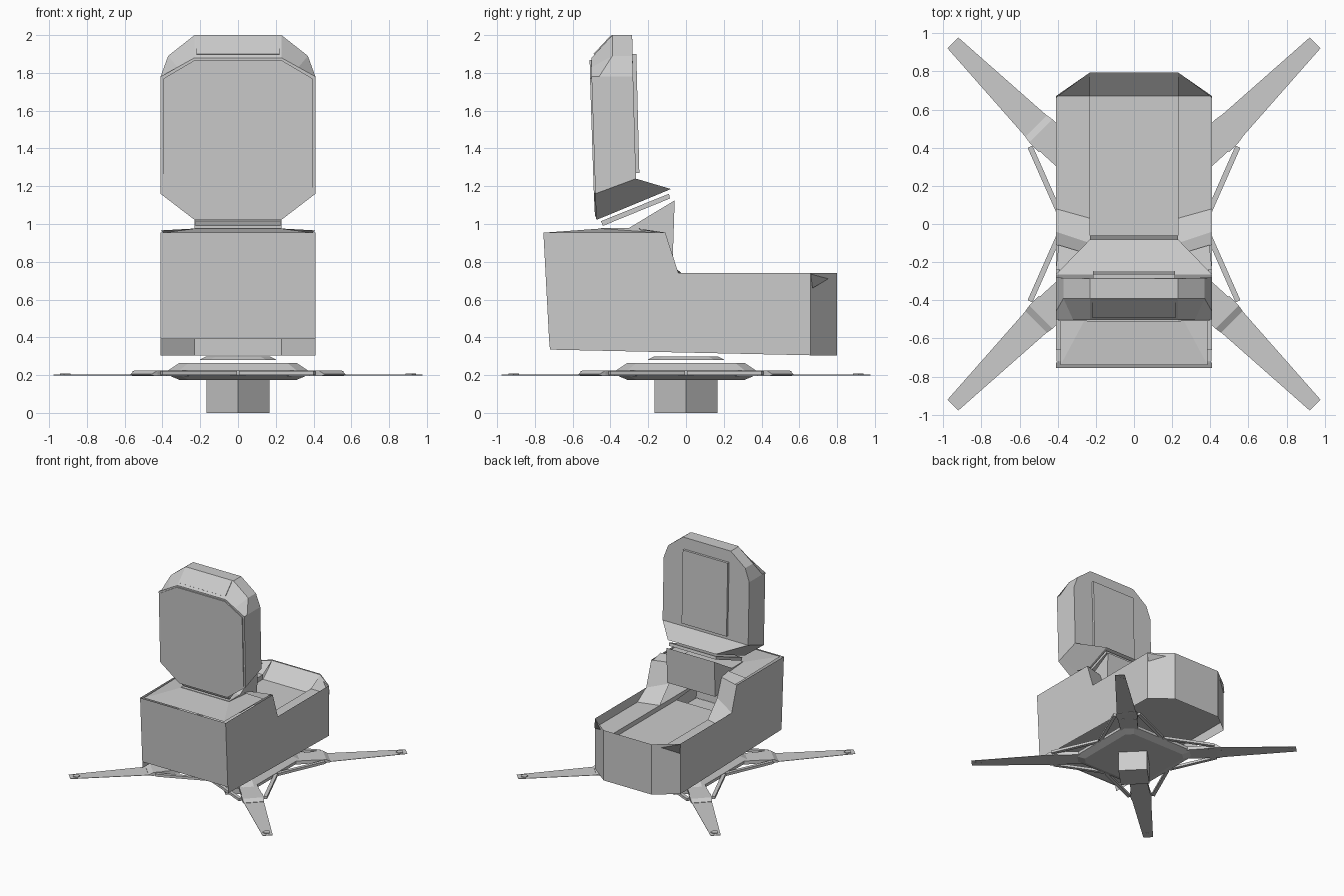
import bpy, bmesh
from math import pi, sqrt
from mathutils import Matrix, Vector

if "Cube" in bpy.data.objects:
    bpy.data.objects.remove(bpy.data.objects["Cube"])


def add(name, verts, faces, mirror="", solid=True):
    """Mesh object from points and faces, optionally mirrored over x and/or y."""
    me = bpy.data.meshes.new(name)
    me.from_pydata(verts, [], faces)
    if solid:
        bm = bmesh.new()
        bm.from_mesh(me)
        bmesh.ops.recalc_face_normals(bm, faces=bm.faces)
        bm.to_mesh(me)
        bm.free()
    ob = bpy.data.objects.new(name, me)
    bpy.context.collection.objects.link(ob)
    if mirror:
        m = ob.modifiers.new("mirror", "MIRROR")
        m.use_axis = ("x" in mirror, "y" in mirror, False)
    return ob


def rings(name, loops, mirror=""):
    """Skin a list of equal-length closed loops and cap both ends."""
    n = len(loops[0])
    faces = [(r * n + i, r * n + (i + 1) % n, (r + 1) * n + (i + 1) % n, (r + 1) * n + i)
             for r in range(len(loops) - 1) for i in range(n)]
    faces += [tuple(range(n)), tuple(range((len(loops) - 1) * n, len(loops) * n))]
    return add(name, [p for l in loops for p in l], faces, mirror)


def profile_x(name, pts, w):
    """Extrude a y-z outline across the width."""
    return rings(name, [[(x, y, z) for y, z in pts] for x in (-w, w)])


def cut_square(a, b, z):
    """Square of half width a whose corners are cut at b."""
    return [(x, y, z) for x, y in ((a, -b), (a, b), (b, a), (-b, a), (-a, b), (-a, -b), (-b, -a), (b, -a))]


def diag(r, s, z):
    """Point at distance r along the leg diagonal, s to its side."""
    return ((r + s) / sqrt(2), (r - s) / sqrt(2), z)


def bar(name, sections):
    """Rectangular bar along the diagonal from (r, half width, z low, z high)."""
    return rings(name, [[diag(r, -h, a), diag(r, h, a), diag(r, h, b), diag(r, -h, b)]
                        for r, h, a, b in sections], "xy")


# --- Base: square post, cut-corner plate, cap ---
rings("base_post", [[(.168, 0, z), (0, .168, z), (-.168, 0, z), (0, -.168, z)] for z in (0, .19)])
rings("base_plate", [cut_square(.31, .26, .175), cut_square(.37, .31, .20),
                     cut_square(.37, .31, .225), cut_square(.31, .26, .265)])
rings("base_cap", [cut_square(.205, .15, .28), cut_square(.17, .12, .298)])

# --- Four arms, hinges, flat legs, foot bolts ---
bar("leg_arm", [(.40, .07, .195, .225), (.62, .08, .195, .225)])
bar("leg_hinge", [(.62, .086, .196, .225), (.69, .086, .196, .225), (.725, .08, .197, .205)])
bar("leg", [(.725, .079, .199, .202), (1.343, .04, .199, .202)])
bolt = [Matrix.Rotation(2 * pi * i / 5, 3, "Z") @ Vector((.03, 0, 0)) + Vector((.912, .912, 0)) for i in range(5)]
rings("foot_bolt", [[(p.x, p.y, z) for p in bolt] for z in (.198, .208)], "xy")

# --- Braces on both sides of each leg ---
for side in (0, 1):
    a, b = Vector((.545, .405, 0)), Vector((.37, .01, 0))
    n = Vector((b.y - a.y, a.x - b.x, 0)).normalized() * .014
    loops = [[p + n + Vector((0, 0, .2)), p - n + Vector((0, 0, .2)),
              p - n + Vector((0, 0, .222)), p + n + Vector((0, 0, .222))] for p in (a, b)]
    if side:
        loops = [[(p.y, p.x, p.z) for p in l] for l in loops]
    rings("leg_brace", loops, "xy")

# --- Hull: thin outer skin with chamfered rear corners (half, mirrored) ---
W, N = .41, .23
hull = [
    (W, -.755, .955), (W, -.11, .955), (W, -.04, .74), (W, .66, .74), (W, .66, .305), (W, -.72, .335),
    (W, -.725, .39), (N, .80, .74), (N, .80, .305), (0, .80, .74), (0, .80, .305), (0, -.755, .955), (0, -.725, .39),
]
add("hull_skin", hull, [(0, 6, 5, 4, 3, 2, 1), (3, 4, 8, 7), (7, 8, 10, 9), (0, 11, 12, 6)], "x")

# Tub: side ledges, lower middle floor, sloped rear, shoulder slopes up to the deck
inner = [
    (W, -.66, .66), (W, .67, .66), (N, .67, .66), (N, -.66, .66), (N, -.2, .62), (N, .67, .62), (0, .67, .62),
    (0, -.2, .62), (W, .08, .66), (N, .21, .66), (N, .03, .66), (W, -.04, .74), (N, -.10, .80), (W, -.11, .955),
    (N, -.16, .955), (N, .795, .735), (0, .795, .735), (W, .66, .735),
]
add("hull_tub", inner, [(0, 1, 2, 3), (4, 5, 6, 7), (3, 2, 5, 4), (8, 9, 10), (8, 10, 12, 11), (11, 12, 14, 13),
                        (5, 15, 16, 6), (1, 17, 15, 2)], "x", False)
add("hull_deck", [(.385, -.74, .955), (.395, -.11, .955), (N, -.16, .955), (N, -.25, .976), (N, -.45, .976),
                  (0, -.45, .976), (0, -.16, .976), (0, -.74, .955), (N, -.16, .976), (W, -.24, .966)],
    [(0, 1, 2, 4), (0, 4, 5, 7), (4, 8, 6, 5), (1, 9, 3, 2)], "x", False)
add("hull_bottom", [(.405, -.72, .392), (.405, .66, .392), (.31, .735, .392), (0, .735, .392), (0, -.72, .392)],
    [(4, 3, 2, 1, 0)], "x", False)

# --- Neck block and the tilted plate under the shield ---
profile_x("neck_block", [(-.45, .96), (-.45, .98), (-.3, .98), (-.06, 1.125), (-.07, .82), (-.3, .82)], N)
profile_x("neck_plate", [(-.44, .99), (-.45, 1.015), (-.09, 1.16), (-.085, 1.135)], .225)

# --- Upright shield: front, bevel and back outlines with a rear flange ---
outlines = [
    [(N, -.475, 1.022), (W, -.48, 1.16), (W, -.50, 1.78), (.32, -.50, 1.83), (N, -.50, 1.88)],
    [(N, -.40, 1.052), (W, -.44, 1.175), (W, -.46, 1.78), (.37, -.39, 1.89), (N, -.39, 2.0)],
    [(N, -.08, 1.185), (W, -.265, 1.24), (W, -.28, 1.78), (.37, -.283, 1.89), (N, -.285, 2.0)],
]
loops = [o + [(-x, y, z) for x, y, z in reversed(o)] for o in outlines]
faces = [(r * 10 + i, r * 10 + (i + 1) % 10, r * 10 + 10 + (i + 1) % 10, r * 10 + 10 + i)
         for r in (0, 1) for i in range(10)]
faces += [tuple(range(10)), (20, 21, 28, 29), tuple(range(21, 29))]
add("shield", [p for l in loops for p in l], faces)

# Front facing plate, top plate and rear panel
front = [(N, -.482, 1.04), (.395, -.488, 1.165), (.395, -.508, 1.77), (N, -.51, 1.867)]
front += [(-x, y, z) for x, y, z in reversed(front)]
rings("shield_front_plate", [front, [(x, y + .02, z) for x, y, z in front]])
profile_x("shield_top_plate", [(-.49, 1.90), (-.397, 2.0), (-.38, 1.99), (-.475, 1.89)], .22)
profile_x("shield_rear_panel", [(-.29, 1.9), (-.263, 1.9), (-.247, 1.27), (-.275, 1.27)], .215)
